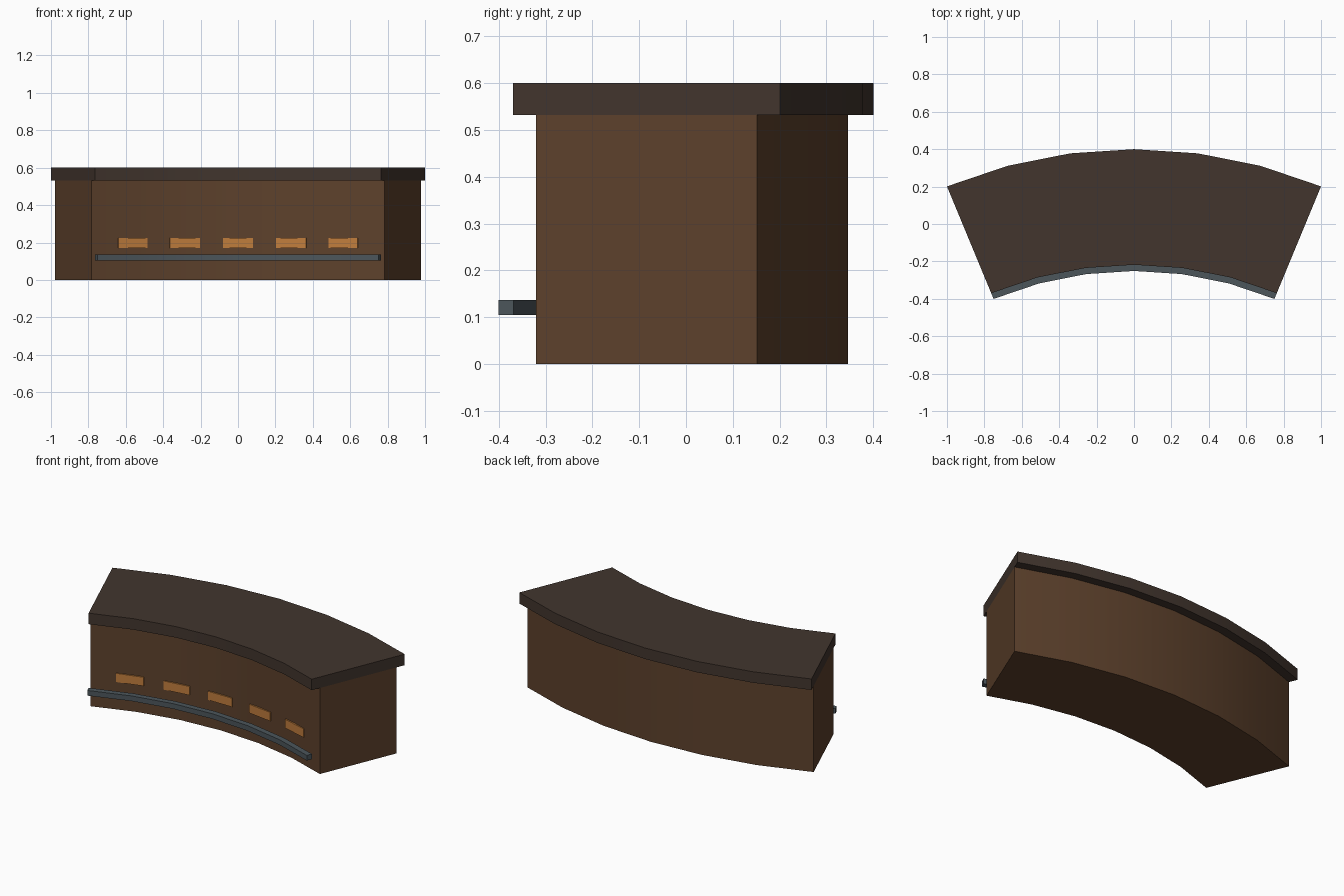
import bpy, bmesh, math
from mathutils import Matrix

if "Cube" in bpy.data.objects:
    bpy.data.objects.remove(bpy.data.objects["Cube"])

CY = -2.213                 # y of the centre of the arc
HALF = math.radians(22.5)   # half of the arc's sweep
STEPS = 6


def material(name, rgb):
    m = bpy.data.materials.new(name)
    m.diffuse_color = (*rgb, 1)
    m.use_nodes = True
    m.node_tree.nodes["Principled BSDF"].inputs["Base Color"].default_value = m.diffuse_color
    return m


wood = material("brown_wood", (0.110, 0.053, 0.025))
dark = material("dark_wood", (0.054, 0.036, 0.027))
steel = material("grey_steel", (0.072, 0.092, 0.105))
glow = material("amber", (0.53, 0.205, 0.046))


def finish(bm, name, mat):
    bmesh.ops.recalc_face_normals(bm, faces=bm.faces)
    mesh = bpy.data.meshes.new(name)
    bm.to_mesh(mesh)
    bm.free()
    mesh.materials.append(mat)
    ob = bpy.data.objects.new(name, mesh)
    bpy.context.collection.objects.link(ob)
    return ob


def arc_block(name, r0, r1, z0, z1, mat):
    """Sweep a rectangular section around the arc."""
    bm = bmesh.new()
    rings = []
    for i in range(STEPS + 1):
        a = -HALF + 2 * HALF * i / STEPS
        rings.append([bm.verts.new((r * math.sin(a), CY + r * math.cos(a), z))
                      for r, z in ((r0, z0), (r1, z0), (r1, z1), (r0, z1))])
    for p, q in zip(rings, rings[1:]):
        for k in range(4):
            n = (k + 1) % 4
            bm.faces.new((p[k], p[n], q[n], q[k]))
    bm.faces.new(rings[0])
    bm.faces.new(rings[-1])
    ob = finish(bm, name, mat)
    bpy.ops.object.select_all(action='DESELECT')
    ob.select_set(True)
    bpy.context.view_layer.objects.active = ob
    bpy.ops.object.shade_smooth_by_angle(angle=math.radians(30))


# Counter body, overhanging top and foot rail
arc_block("counter_body", 2.049, 2.559, 0.0, 0.532, wood)
arc_block("counter_top", 1.995, 2.613, 0.532, 0.6, dark)
arc_block("foot_rail", 1.962, 1.997, 0.105, 0.137, steel)

# Five thin light panels along the inner curve
for i in range(5):
    a = math.radians(8 * (i - 2))
    bm = bmesh.new()
    place = (Matrix.Translation((0, CY, 0)) @ Matrix.Rotation(-a, 4, 'Z')
             @ Matrix.Translation((0, 2.0425, 0.198))
             @ Matrix.Diagonal((0.163, 0.009, 0.054, 1)))
    bmesh.ops.create_cube(bm, size=1, matrix=place)
    finish(bm, f"light_panel_{i + 1}", glow)
